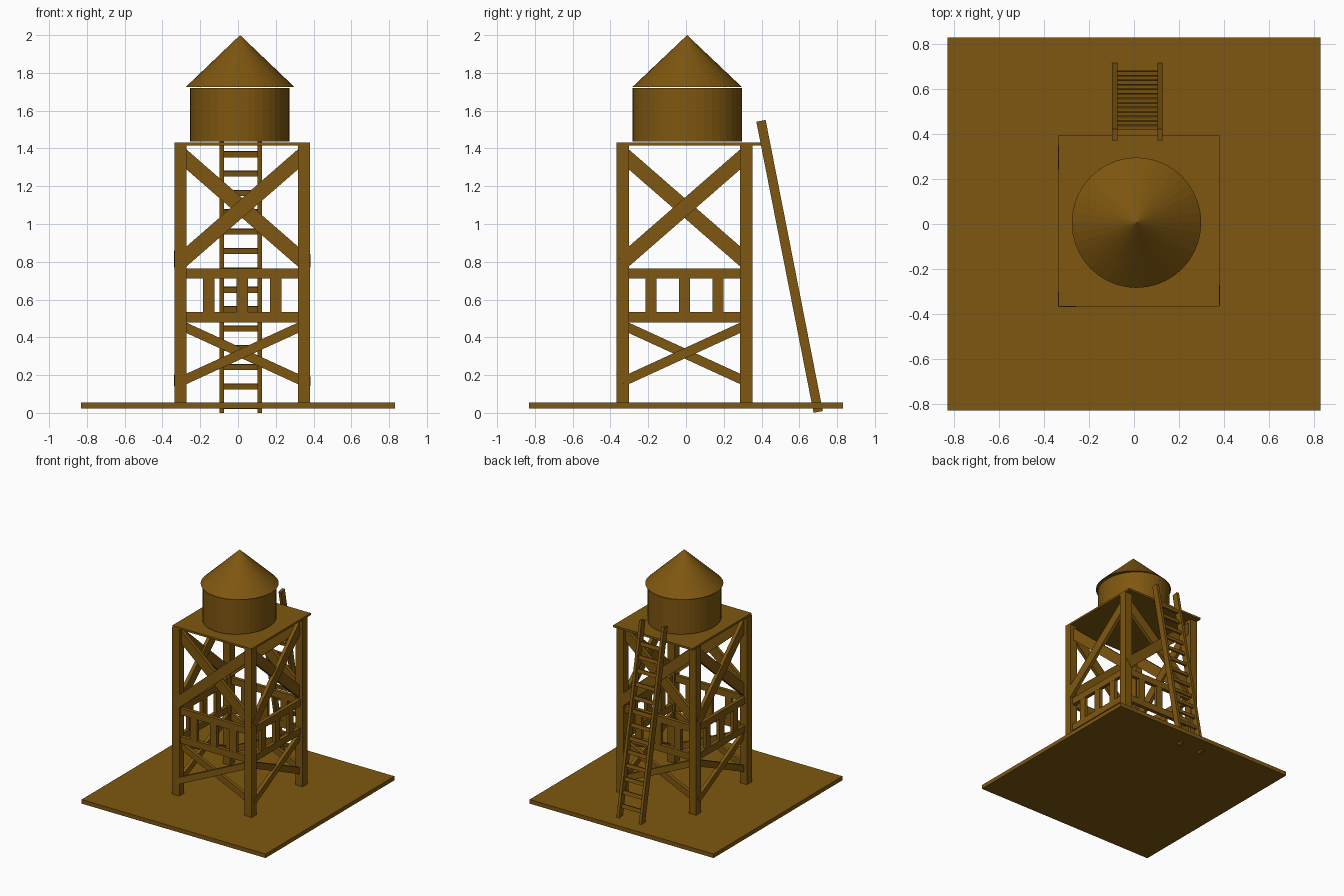
import bpy, math
from mathutils import Vector, Matrix

if "Cube" in bpy.data.objects:
    bpy.data.objects.remove(bpy.data.objects["Cube"])

wood = bpy.data.materials.new("brown_wood")
wood.diffuse_color = (0.21, 0.095, 0.005, 1)
wood.use_nodes = True
wood.node_tree.nodes["Principled BSDF"].inputs["Base Color"].default_value = wood.diffuse_color


def finish(ob, name):
    ob.name = name
    ob.data.materials.append(wood)
    return ob


def box(name, lo, hi):
    lo, hi = Vector(lo), Vector(hi)
    bpy.ops.mesh.primitive_cube_add(size=1)
    ob = bpy.context.object
    ob.data.transform(Matrix.Translation((lo + hi) / 2) @ Matrix.Diagonal((*(hi - lo), 1)))
    return finish(ob, name)


def beam(name, p, q, width, thick, normal):
    """Board from p to q; thick is measured along the normal."""
    p, q = Vector(p), Vector(q)
    x = (q - p).normalized()
    y = x.cross(Vector(normal)).normalized()
    z = x.cross(y)
    m = Matrix((x, y, z)).transposed().to_4x4()
    m.translation = (p + q) / 2
    bpy.ops.mesh.primitive_cube_add(size=1)
    ob = bpy.context.object
    ob.data.transform(m @ Matrix.Diagonal(((q - p).length, width, thick, 1)))
    return finish(ob, name)


# Ground slab and deck
box("base_slab", (-0.83, -0.83, 0.022), (0.83, 0.83, 0.055))
box("deck", (-0.335, -0.368, 1.415), (0.38, 0.396, 1.431))

# Frame: one side is made facing the front, then turned to the other three
S, H = 0.327, 0.032
centre = Matrix.Translation((0.022, -0.008, 0))
for i, side in enumerate(("front", "right", "back", "left")):
    turn = centre @ Matrix.Rotation(i * math.pi / 2, 4, 'Z')
    n = (0, -1, 0)
    parts = [box(side + "_leg", (-S - H, -S - H, 0.05), (-S + H, -S + H, 1.416))]
    # rails and balusters
    for nm, z in (("lower", 0.507), ("upper", 0.738)):
        parts.append(beam(f"{side}_{nm}_rail", (-S, -S, z), (S, -S, z), 0.055, 0.03, n))
    for u in (-0.177, 0, 0.177):
        parts.append(beam(side + "_baluster", (u, -S, 0.5), (u, -S, 0.74), 0.06, 0.028, n))
    # crossed braces, each slightly skewed in depth
    for nm, z0, z1, w in (("upper", 0.80, 1.37, 0.08), ("lower", 0.165, 0.465, 0.05)):
        parts.append(beam(f"{side}_{nm}_brace_rising", (-S, -S - 0.02, z0),
                          (S, -S + 0.008, z1), w, 0.028, n))
        parts.append(beam(f"{side}_{nm}_brace_falling", (-S, -S + 0.008, z1),
                          (S, -S + 0.01, z0), w, 0.028, n))
    for ob in parts:
        ob.data.transform(turn)

# Tank and conical roof
bpy.ops.mesh.primitive_cylinder_add(vertices=40, radius=1, depth=0.283, location=(0.009, 0.006, 1.5795))
tank = finish(bpy.context.object, "tank")
tank.scale = (0.264, 0.29, 1)
bpy.ops.mesh.primitive_cone_add(vertices=40, radius1=1, radius2=0, depth=0.275, location=(0.011, 0.006, 1.8625))
roof = finish(bpy.context.object, "tank_roof")
roof.scale = (0.288, 0.29, 1)

# Leaning ladder
foot, head = Vector((0, 0.70, 0.005)), Vector((0, 0.397, 1.546))
axis = head - foot
face = Vector((1, 0, 0)).cross(axis).normalized()
for side, x in (("left", -0.086), ("right", 0.116)):
    off = Vector((x, 0, 0))
    beam(f"ladder_{side}_rail", foot + off, head + off, 0.023, 0.05, face)
for k in range(14):
    p = foot + axis * ((0.037 + 0.1025 * k - foot.z) / axis.z)
    beam("ladder_rung", p + Vector((-0.09, 0, 0)), p + Vector((0.12, 0, 0)), 0.03, 0.015, face)
